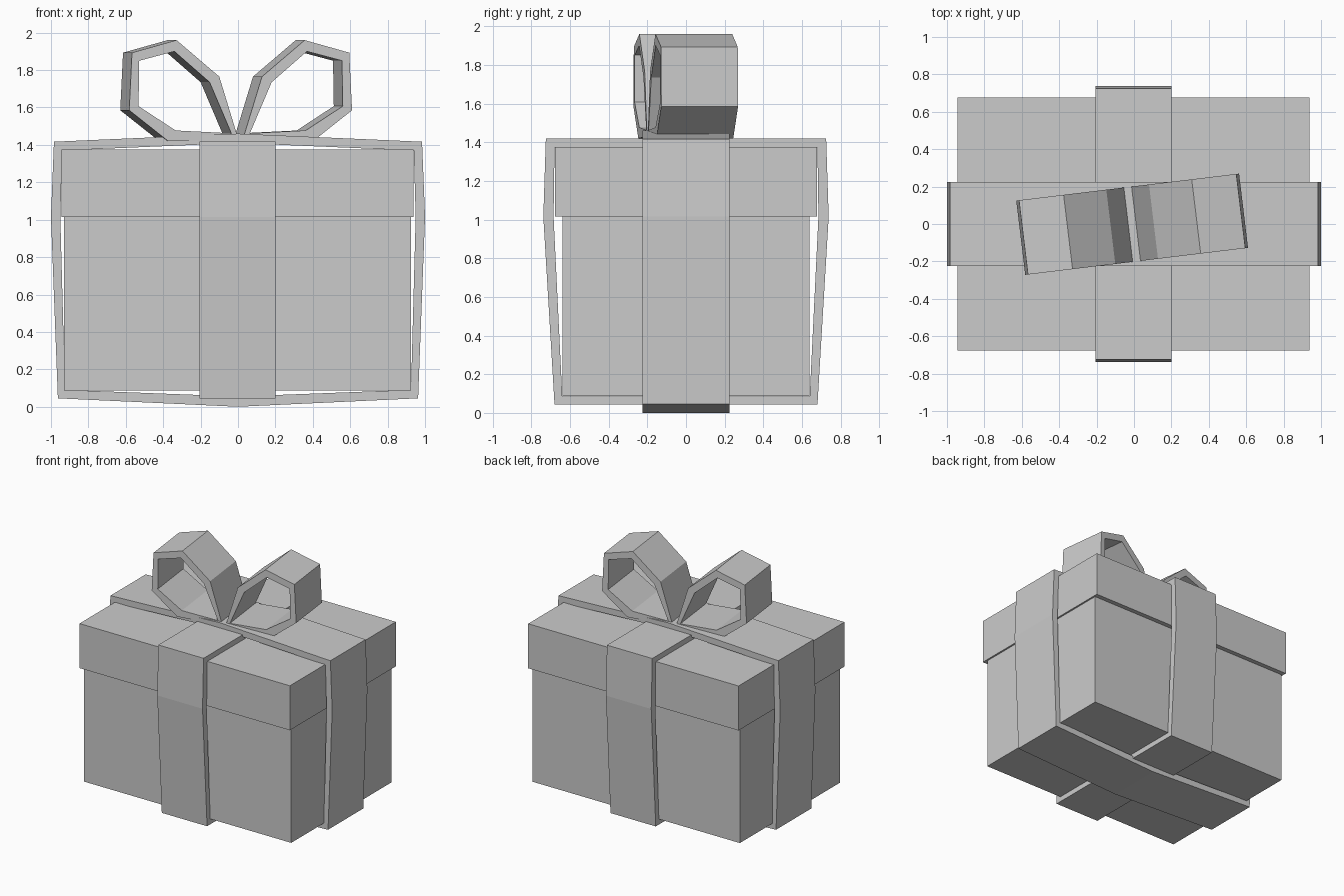
import bpy, bmesh
from math import radians
from mathutils import Matrix

if "Cube" in bpy.data.objects:
    bpy.data.objects.remove(bpy.data.objects["Cube"])


def finish(bm, name, matrix=Matrix()):
    bmesh.ops.transform(bm, matrix=matrix, verts=bm.verts)
    bmesh.ops.recalc_face_normals(bm, faces=bm.faces)
    mesh = bpy.data.meshes.new(name)
    bm.to_mesh(mesh)
    bm.free()
    obj = bpy.data.objects.new(name, mesh)
    bpy.context.collection.objects.link(obj)
    return obj


def box(name, hx, hy, z0, z1):
    bm = bmesh.new()
    bmesh.ops.create_cube(bm, size=1)
    finish(bm, name, Matrix.Translation((-0.003, 0, (z0 + z1) / 2))
           @ Matrix.Diagonal((2 * hx, 2 * hy, z1 - z0, 1)))


def ribbon(name, outer, inner, width, matrix=Matrix()):
    """Closed strap: outer and inner xz outlines joined and given a width in y."""
    bm = bmesh.new()
    rows = [[bm.verts.new((x, y, z)) for x, z in line]
            for line, y in ((outer, -width / 2), (outer, width / 2),
                            (inner, width / 2), (inner, -width / 2))]
    n = len(outer)
    for r in range(4):
        a, b = rows[r], rows[(r + 1) % 4]
        for i in range(n):
            j = (i + 1) % n
            bm.faces.new((a[i], a[j], b[j], b[i]))
    finish(bm, name, matrix)


def mirrored(half):
    """Complete a half outline (bottom to top) across x = 0."""
    return half + [(-x, z) for x, z in reversed(half) if x > 0]


# Box and overhanging lid
box("box_body", 0.927, 0.64, 0.087, 1.03)
box("box_lid", 0.941, 0.677, 1.015, 1.375)

# Ribbon running left to right, bowed at top and bottom
ribbon("long_ribbon",
       mirrored([(0, 0.0), (0.963, 0.045), (1.0, 1.015), (0.984, 1.417)]) [:4]
       + [(0, 1.46)] + [(-0.984, 1.417), (-1.0, 1.015), (-0.963, 0.045)],
       mirrored([(0, 0.055), (0.925, 0.09), (0.95, 1.015), (0.94, 1.37)])[:4]
       + [(0, 1.41)] + [(-0.94, 1.37), (-0.95, 1.015), (-0.925, 0.09)],
       0.45)

# Ribbon running front to back
ribbon("cross_ribbon",
       mirrored([(0.68, 0.043), (0.738, 1.015), (0.725, 1.418)]),
       mirrored([(0.64, 0.085), (0.685, 1.015), (0.68, 1.37)]),
       0.405, Matrix.Translation((-0.003, 0, 0)) @ Matrix.Rotation(radians(90), 4, 'Z'))

# Bow loops, turned slightly on the lid
loop_out = [(0.012, 1.43), (0.115, 1.765), (0.345, 1.96),
            (0.585, 1.893), (0.60, 1.585), (0.39, 1.42)]
loop_in = [(0.05, 1.462), (0.167, 1.735), (0.357, 1.9),
           (0.546, 1.85), (0.55, 1.607), (0.35, 1.477)]
turn = Matrix.Rotation(radians(6.9), 4, 'Z') @ Matrix.Translation((-0.01, 0, 0))
for side, s in (("right", 1), ("left", -1)):
    ribbon("bow_loop_" + side, [(s * x, z) for x, z in loop_out],
           [(s * x, z) for x, z in loop_in], 0.40, turn)
